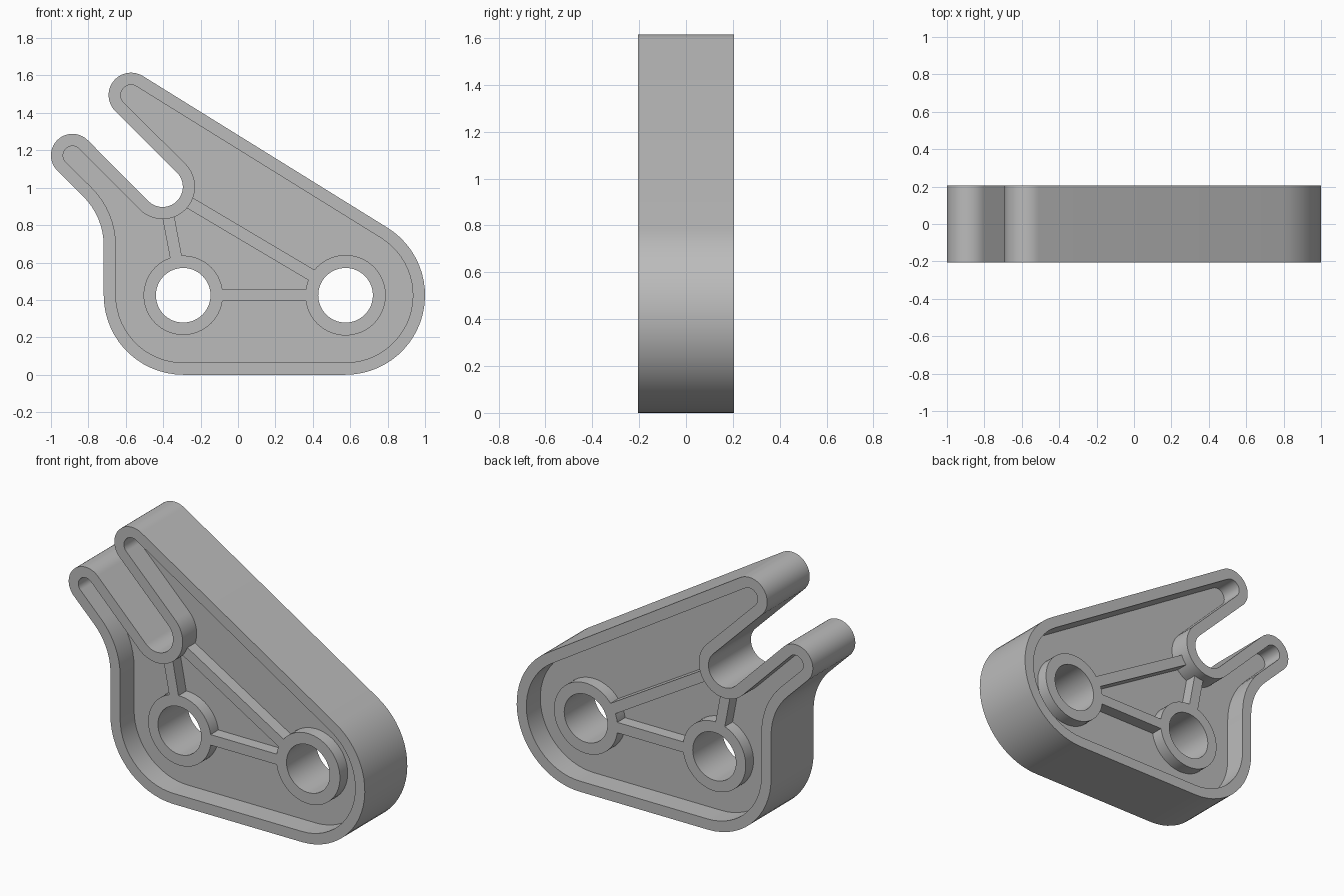
import bpy, bmesh, math
from mathutils import Vector

if "Cube" in bpy.data.objects:
    bpy.data.objects.remove(bpy.data.objects["Cube"])

HALF, BOSS_HALF, WEB_HALF = 0.205, 0.145, 0.07   # half depths along y
WALL, RIB = 0.065, 0.064
LEFT, RIGHT, SLOT = Vector((-0.293, 0.425)), Vector((0.575, 0.425)), Vector((-0.403, 1.005))
UP_TIP, LOW_TIP, FILLET = Vector((-0.572, 1.495)), Vector((-0.885, 1.173)), Vector((-1.09, 0.69))

grey = bpy.data.materials.new("light_grey")
grey.diffuse_color = (0.5, 0.5, 0.5, 1)
grey.use_nodes = True
grey.node_tree.nodes["Principled BSDF"].inputs["Base Color"].default_value = grey.diffuse_color


def outline(t):
    """Plate outline moved inward by t: tangent arcs, counter-clockwise in x, z."""
    d = RIGHT - UP_TIP
    slope = math.degrees(math.atan2(d.y, d.x) + math.asin((0.425 - 0.12) / d.length)) + 90
    arcs = [  # centre, radius, start, end (falling angles are hollow arcs)
        (LEFT, 0.425, 180, 270),
        (RIGHT, 0.425, 270, 360 + slope),
        (UP_TIP, 0.12, slope, 225),
        (SLOT, 0.108, 45, -135),
        (LOW_TIP, 0.115, 45, 225),
        (FILLET, 0.372, 45, 0),
    ]
    pts = []
    for c, r, a0, a1 in arcs:
        r += -t if a1 > a0 else t
        n = max(8, round(abs(a1 - a0) / 6))
        for i in range(n + 1):
            a = math.radians(a0 + (a1 - a0) * i / n)
            pts.append(c + Vector((math.cos(a), math.sin(a))) * r)
    return pts


def circle(c, r, n=64):
    return [c + Vector((math.cos(i * math.tau / n), math.sin(i * math.tau / n))) * r
            for i in range(n)]


def bar(a, b, ra, rb):
    """Rib rectangle on the line a-b, starting ra after a and ending rb before b."""
    d = (b - a).normalized()
    s = Vector((-d.y, d.x)) * RIB / 2
    p, q = a + d * ra, b - d * rb
    return [p - s, q - s, q + s, p + s]


def finish(name, bm):
    bmesh.ops.recalc_face_normals(bm, faces=bm.faces)
    me = bpy.data.meshes.new(name)
    bm.to_mesh(me)
    bm.free()
    me.materials.append(grey)
    ob = bpy.data.objects.new(name, me)
    bpy.context.collection.objects.link(ob)
    return ob


def prism(name, loop, half):
    bm = bmesh.new()
    front = [bm.verts.new((p.x, -half, p.y)) for p in loop]
    back = [bm.verts.new((p.x, half, p.y)) for p in loop]
    bm.faces.new(front)
    bm.faces.new(back[::-1])
    for i in range(len(loop)):
        j = (i + 1) % len(loop)
        bm.faces.new((front[i], back[i], back[j], front[j]))
    return finish(name, bm)


def ring(name, outer, inner, half):
    bm = bmesh.new()
    loops = [[bm.verts.new((p.x, y, p.y)) for p in l]
             for l, y in ((outer, -half), (outer, half), (inner, half), (inner, -half))]
    for k in range(4):
        a, b = loops[k], loops[(k + 1) % 4]
        for i in range(len(a)):
            j = (i + 1) % len(a)
            bm.faces.new((a[i], a[j], b[j], b[i]))
    return finish(name, bm)


def combine(target, other, operation):
    m = target.modifiers.new(operation.lower(), 'BOOLEAN')
    m.operation, m.solver, m.object = operation, 'EXACT', other
    bpy.context.view_layer.objects.active = target
    bpy.ops.object.modifier_apply(modifier=m.name)
    bpy.data.objects.remove(other)


# Outer rim and the thin web inside it
bracket = ring("bracket", outline(0), outline(WALL), HALF)
combine(bracket, prism("web", outline(WALL / 2), WEB_HALF), 'UNION')

# Bosses and the ribs joining them, set back from the rim
core = prism("left_boss", circle(LEFT, 0.212), BOSS_HALF)
parts = [
    prism("right_boss", circle(RIGHT, 0.215), BOSS_HALF),
    prism("bottom_rib", bar(LEFT, RIGHT, 0.18, 0.18), BOSS_HALF),
    prism("short_rib", bar(LEFT, SLOT, 0.18, 0.14), BOSS_HALF),
    prism("long_rib", bar(SLOT, RIGHT, 0.14, 0.18), BOSS_HALF),
]
for part in parts:
    combine(core, part, 'UNION')
combine(bracket, core, 'UNION')

# Through holes
for c in (LEFT, RIGHT):
    combine(bracket, prism("hole_cutter", circle(c, 0.146), 0.5), 'DIFFERENCE')

# Smooth curved walls, keep edges sharp
bpy.ops.object.select_all(action='DESELECT')
bracket.select_set(True)
bpy.context.view_layer.objects.active = bracket
bpy.ops.object.shade_smooth_by_angle(angle=math.radians(30))
